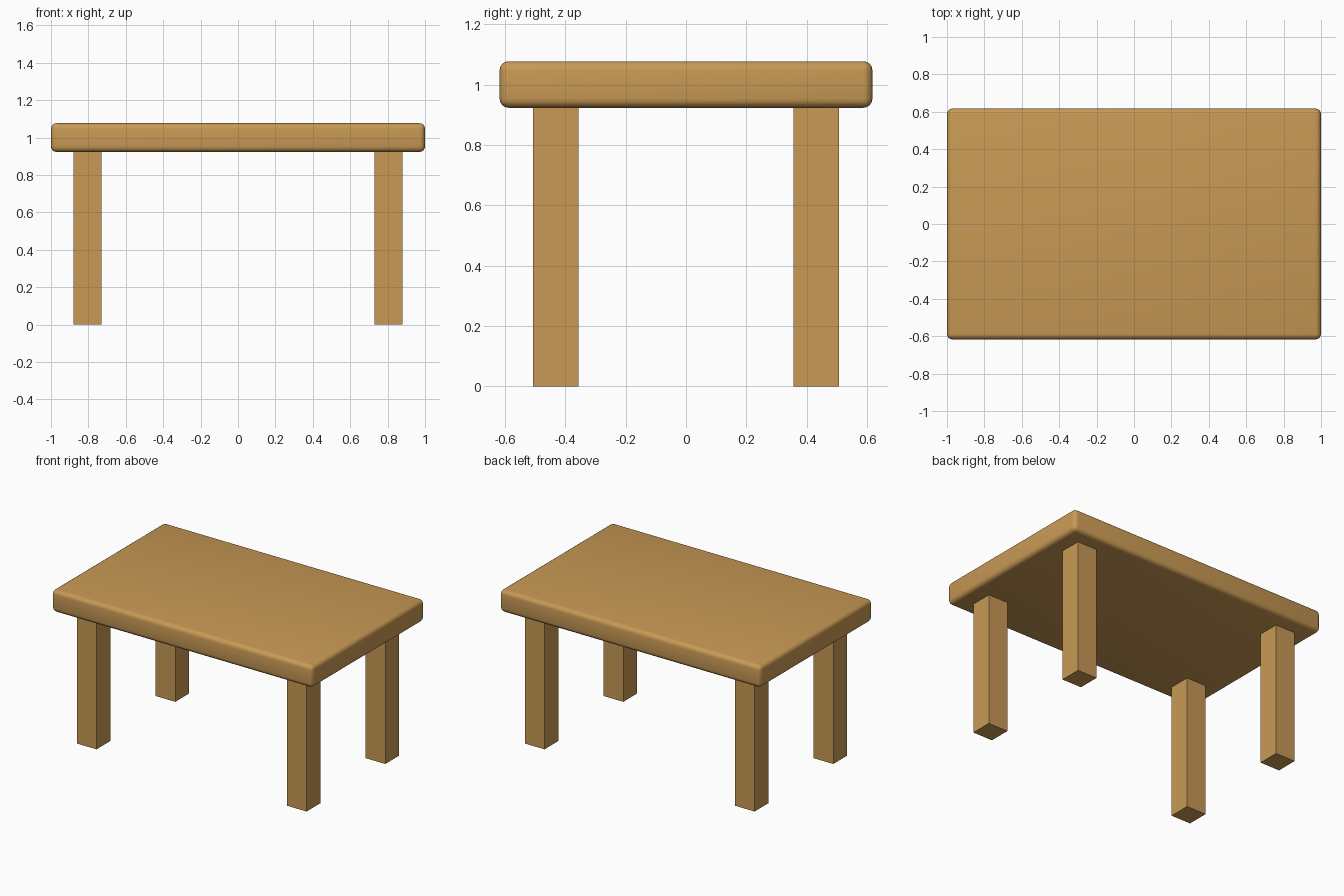
import bpy

if "Cube" in bpy.data.objects:
    bpy.data.objects.remove(bpy.data.objects["Cube"])

wood = bpy.data.materials.new("wood")
wood.diffuse_color = (0.58, 0.32, 0.09, 1)
wood.use_nodes = True
wood.node_tree.nodes["Principled BSDF"].inputs["Base Color"].default_value = wood.diffuse_color


def box(name, center, size):
    bpy.ops.mesh.primitive_cube_add(size=1, location=center)
    ob = bpy.context.object
    ob.name = name
    ob.scale = size
    bpy.ops.object.transform_apply(location=False, rotation=False, scale=True)
    ob.data.materials.append(wood)
    return ob


# Thick tabletop with rounded edges
top = box("tabletop", (0, 0, 1.0), (2.0, 1.235, 0.154))
bevel = top.modifiers.new("rounded_edges", 'BEVEL')
bevel.width = 0.03
bevel.segments = 4
bpy.ops.object.modifier_apply(modifier=bevel.name)
bpy.ops.object.shade_smooth_by_angle()

# Four square legs, inset from the corners
for side, sx in (("left", -1), ("right", 1)):
    for end, sy in (("front", -1), ("back", 1)):
        box(f"{end}_{side}_leg", (sx * 0.805, sy * 0.431, 0.465), (0.15, 0.15, 0.93))
